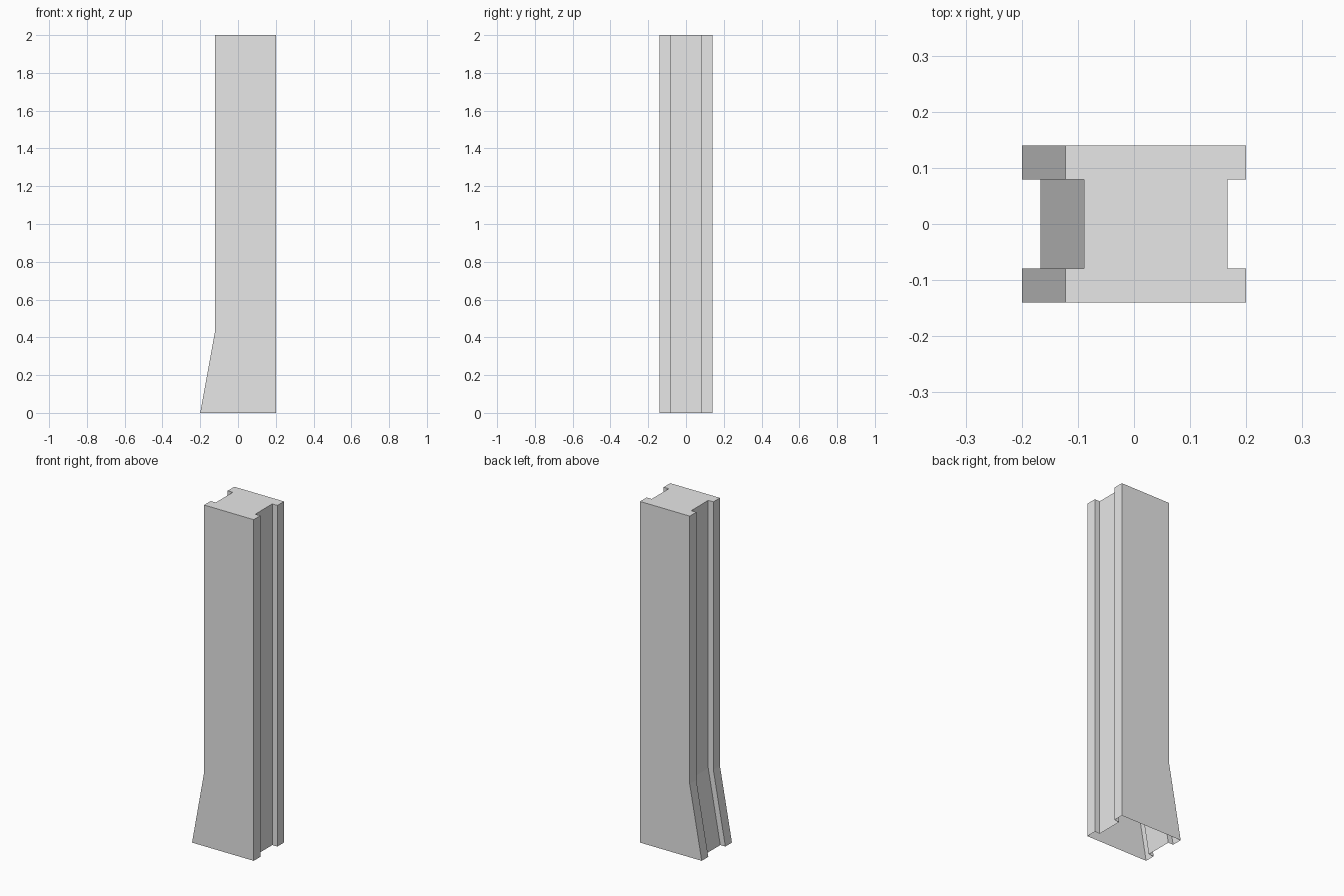
import bpy
import bmesh

cube = bpy.data.objects.get("Cube")
if cube:
    bpy.data.objects.remove(cube, do_unlink=True)

HALF_WIDTH, HALF_DEPTH = 0.2, 0.14    # outer size of the footprint
GROOVE_DEPTH, GROOVE_HALF = 0.033, 0.079
KNEE_HEIGHT, HEIGHT, TAPER = 0.43, 2.0, 0.078

# Plain grey finish
grey = bpy.data.materials.new("light grey")
grey.use_nodes = True
colour = (0.8, 0.8, 0.8, 1.0)
grey.diffuse_color = colour
grey.node_tree.nodes["Principled BSDF"].inputs["Base Color"].default_value = colour


def outline(shift):
    """Counter-clockwise section with a groove in each end; shift moves the -x end."""
    inner = HALF_WIDTH - GROOVE_DEPTH
    end = [(HALF_WIDTH, -HALF_DEPTH), (HALF_WIDTH, -GROOVE_HALF), (inner, -GROOVE_HALF),
           (inner, GROOVE_HALF), (HALF_WIDTH, GROOVE_HALF), (HALF_WIDTH, HALF_DEPTH)]
    return end + [(shift - x, -y) for x, y in end]


# Grooved post: flared foot, straight shaft, closed top and open underside
bm = bmesh.new()
rings = []
for z, shift in ((0, 0), (KNEE_HEIGHT, TAPER), (HEIGHT, TAPER)):
    rings.append([bm.verts.new((x, y, z)) for x, y in outline(shift)])
for low, high in zip(rings, rings[1:]):
    for i in range(len(low)):
        j = (i + 1) % len(low)
        bm.faces.new((low[i], low[j], high[j], high[i]))
bm.faces.new(rings[-1])

mesh = bpy.data.meshes.new("grooved_post")
bm.to_mesh(mesh)
bm.free()
mesh.materials.append(grey)
post = bpy.data.objects.new("grooved_post", mesh)
bpy.context.collection.objects.link(post)
